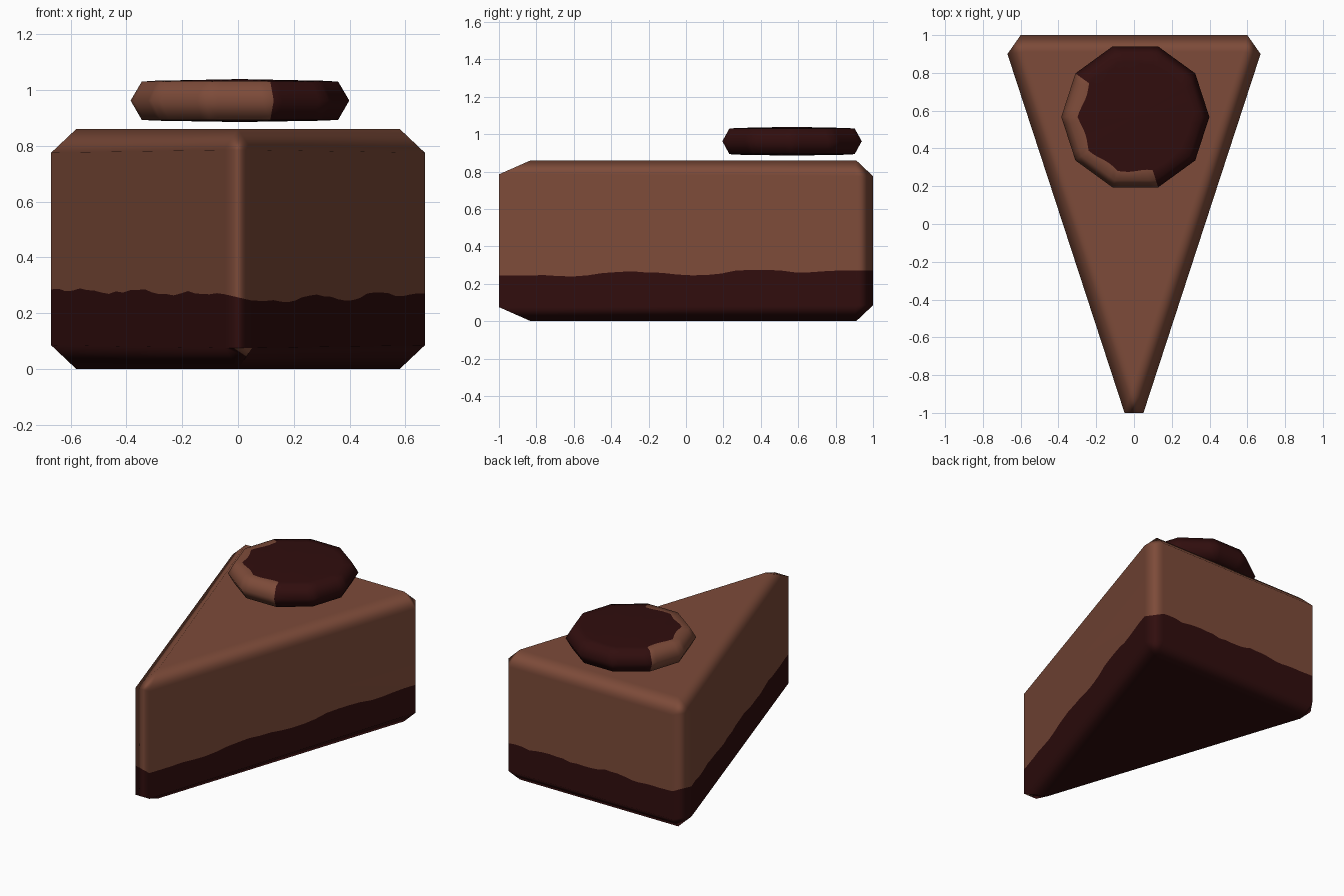
import bpy, bmesh, math, random
from mathutils import Vector

if "Cube" in bpy.data.objects:
    bpy.data.objects.remove(bpy.data.objects["Cube"])

random.seed(4)


def material(name, rgb):
    m = bpy.data.materials.new(name)
    m.diffuse_color = (*rgb, 1)
    m.use_nodes = True
    m.node_tree.nodes["Principled BSDF"].inputs["Base Color"].default_value = m.diffuse_color
    return m


MATS = [material("milk chocolate", (0.205, 0.070, 0.041)),
        material("dark chocolate", (0.030, 0.0042, 0.0042))]
LIGHT, DARK = 0, 1


def finish(bm, name):
    me = bpy.data.meshes.new(name)
    bm.to_mesh(me)
    bm.free()
    ob = bpy.data.objects.new(name, me)
    bpy.context.collection.objects.link(ob)
    for m in MATS:
        me.materials.append(m)
    for p in me.polygons:
        p.use_smooth = True
    return ob


def face(bm, verts, mat):
    f = bm.faces.new(verts)
    f.material_index = mat
    return f


# --- cake slice: bevelled wedge with a wavy line between the two layers
outline = [(-.05, -1), (.05, -1), (.67, .90), (.60, 1), (-.60, 1), (-.67, .90)]
corners = [(0, -.83), (.58, .91), (-.58, .91)]
bm = bmesh.new()
up = [bm.verts.new((x, y, .785 if y < 0 else .775)) for x, y in outline]
lo = [bm.verts.new((x, y, .075 if y < 0 else .085)) for x, y in outline]
top = [bm.verts.new((x, y, .86)) for x, y in corners]
bot = [bm.verts.new((x, y, 0)) for x, y in corners]
wave_start = [bm.verts.new((x, y, z)) for (x, y), z in
              zip(outline, (.268, .245, .270, .270, .272, .285))]

face(bm, top, LIGHT)
face(bm, bot[::-1], DARK)
for i in range(6):
    j = (i + 1) % 6
    a, b = wave_start[i], wave_start[j]
    wave = [a]
    n = 1 if i % 2 == 0 else 24
    for s in range(1, n):
        p = a.co.lerp(b.co, s / n)
        p.z += .010 * math.sin(s * .75 + i) * math.sin(math.pi * s / n) + random.uniform(-.006, .006)
        wave.append(bm.verts.new(p))
    wave.append(b)
    face(bm, [lo[i], lo[j]] + wave[::-1], DARK)
    face(bm, wave + [up[j], up[i]], LIGHT)
    k, k2 = i // 2, (j // 2) % 3
    if k == k2:
        face(bm, [up[i], up[j], top[k]], LIGHT)
        if i == 0:
            # small pale chip under the tip
            p = bm.verts.new((-.015, -1, .075))
            q = bm.verts.new(lo[j].co.lerp(bot[k].co, .4))
            face(bm, [p, q, lo[j]], LIGHT)
            face(bm, [lo[i], bot[k], q, p], DARK)
        else:
            face(bm, [lo[j], lo[i], bot[k]], DARK)
    else:
        face(bm, [up[i], up[j], top[k2], top[k]], LIGHT)
        face(bm, [lo[j], lo[i], bot[k], bot[k2]], DARK)
slice_ob = finish(bm, "cake_slice")
wn = slice_ob.modifiers.new("soft bevels", 'WEIGHTED_NORMAL')
wn.weight = 100

# --- ten-sided chocolate disc with a pale crescent on its edge
SIDES, SUB = 10, 6
N = SIDES * SUB
CX, CY = .007, .567


def ring(bm, r, z, wobble=0):
    out = []
    for i in range(N):
        s, t = divmod(i, SUB)
        a0, a1 = (2 * math.pi * k / SIDES for k in (s, s + 1))
        d = Vector((math.cos(a0), math.sin(a0))).lerp(
            Vector((math.cos(a1), math.sin(a1))), t / SUB)
        rr = r + wobble * math.sin(i * .9)
        out.append(bm.verts.new((CX + d.x * rr, CY + d.y * rr, z)))
    return out


bm = bmesh.new()
rings = [ring(bm, .300, 1.033, .006), ring(bm, .352, 1.030), ring(bm, .392, .962),
         ring(bm, .352, .893), ring(bm, .300, .890, .006)]
tip_top = bm.verts.new((CX, CY, 1.039))
tip_bot = bm.verts.new((CX, CY, .885))
for i in range(N):
    j = (i + 1) % N
    angle = (i + .5) * 360 / N
    mat = LIGHT if 144 < angle < 288 else DARK
    face(bm, [tip_top, rings[0][i], rings[0][j]], DARK)
    face(bm, [tip_bot, rings[-1][j], rings[-1][i]], DARK)
    for a, b in zip(rings, rings[1:]):
        face(bm, [a[i], b[i], b[j], a[j]], mat)
disc = finish(bm, "chocolate_disc")
bpy.context.view_layer.objects.active = disc
disc.select_set(True)
bpy.ops.object.shade_smooth_by_angle(angle=math.radians(62))
